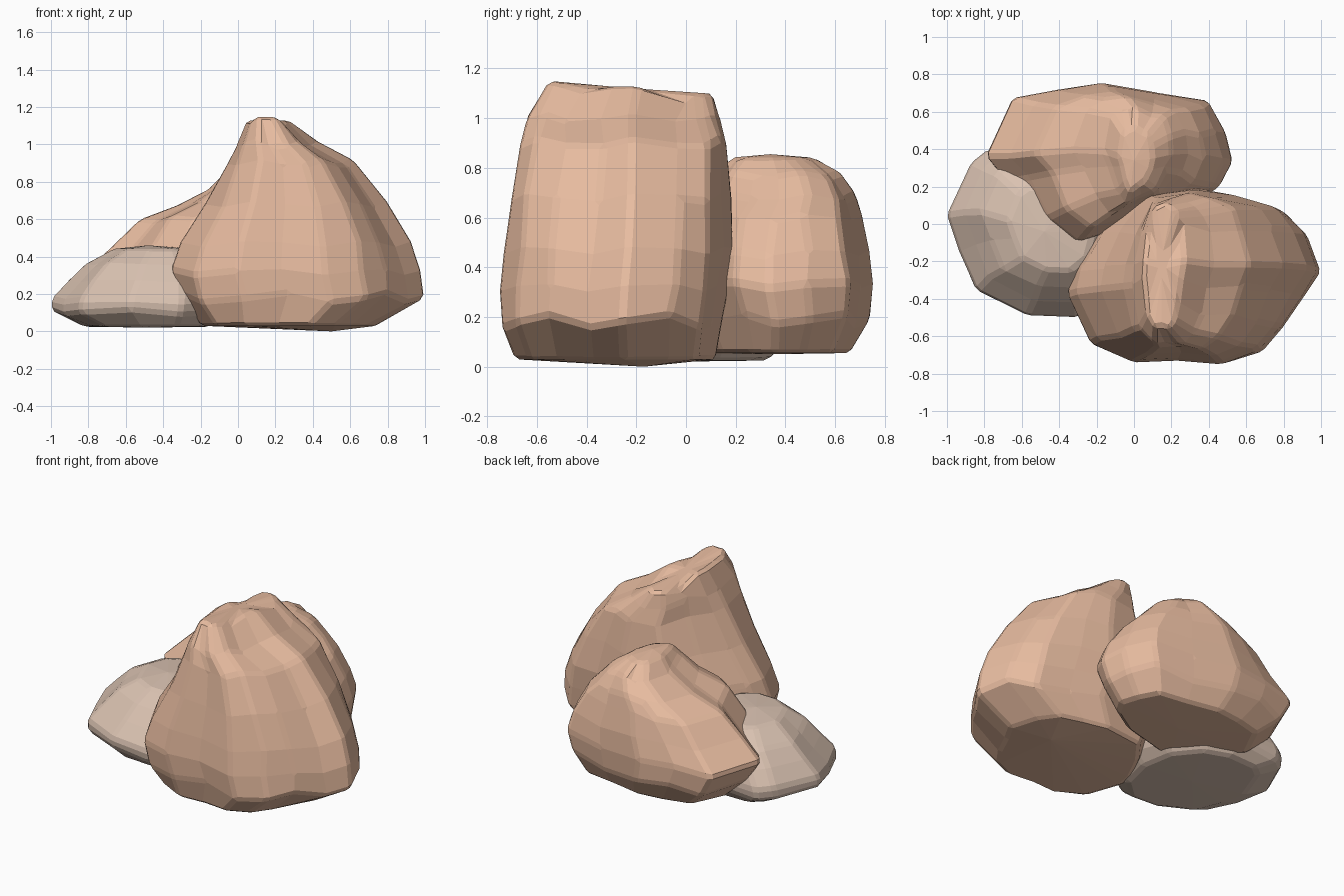
import bpy, bmesh, math, random

random.seed(4)


def material(name, rgb):
    m = bpy.data.materials.new(name)
    m.diffuse_color = (*rgb, 1)
    return m


def rock(name, outline, rings, base_z, top, mat, scallop=0.03, ridge=None):
    """Loft a footprint through rings of (z, xmin, xmax, ymin, ymax)."""
    xs, ys = [p[0] for p in outline], [p[1] for p in outline]
    unit = [((x - min(xs)) / (max(xs) - min(xs)),
             (y - min(ys)) / (max(ys) - min(ys))) for x, y in outline]
    n = len(unit)
    bm = bmesh.new()
    loops = []
    for k, (z, x0, x1, y0, y1) in enumerate(rings):
        loop = []
        for i, (u, v) in enumerate(unit):
            x, y = x0 + u * (x1 - x0), y0 + v * (y1 - y0)
            h = z
            if 0 < k < len(rings) - 1:
                # wavy lower edge and slightly uneven facets
                h += scallop * (math.cos(i * 2.1 + 0.4 * k) * (1 if k == 1 else 0.6))
                if 0.03 < u < 0.97 and 0.03 < v < 0.97:
                    x += random.uniform(-0.012, 0.012)
                    y += random.uniform(-0.012, 0.012)
            elif k and ridge:
                h = ridge(x, y)
            loop.append(bm.verts.new((x, y, h)))
        loops.append(loop)
    for a, b in zip(loops, loops[1:]):
        for i in range(n):
            j = (i + 1) % n
            bm.faces.new((a[i], a[j], b[j], b[i]))
    # closed underside and crown
    low = bm.verts.new(base_z)
    high = bm.verts.new(top)
    for i in range(n):
        j = (i + 1) % n
        bm.faces.new((loops[0][j], loops[0][i], low))
        bm.faces.new((loops[-1][i], loops[-1][j], high))
    bmesh.ops.recalc_face_normals(bm, faces=bm.faces)
    me = bpy.data.meshes.new(name)
    bm.to_mesh(me)
    bm.free()
    ob = bpy.data.objects.new(name, me)
    bpy.context.collection.objects.link(ob)
    me.materials.append(mat)
    # chipped, softened edges
    bev = ob.modifiers.new("soft_edges", 'BEVEL')
    bev.width = 0.018
    bev.segments = 1
    bev.limit_method = 'ANGLE'
    bev.angle_limit = math.radians(14)
    return ob


orange = material("orange_stone", (0.80, 0.50, 0.35))
tan = material("tan_stone", (0.70, 0.54, 0.44))


# uneven crest of the tall rock, running front to back
def crest(x, y):
    pts = [(-0.7, 1.13), (-0.54, 1.15), (-0.42, 1.11), (-0.22, 1.14),
           (-0.05, 1.07), (0.08, 1.10), (0.2, 1.09)]
    for (a, za), (b, zb) in zip(pts, pts[1:]):
        if a <= y <= b:
            return za + (zb - za) * (y - a) / (b - a)
    return 1.09


# tall front rock
rock("tall_rock",
     [(-0.36, -0.37), (-0.24, -0.63), (0.0, -0.74), (0.24, -0.73), (0.48, -0.75),
      (0.68, -0.68), (0.80, -0.55), (0.90, -0.38), (1.0, -0.24), (0.92, -0.03),
      (0.80, 0.10), (0.58, 0.15), (0.35, 0.19), (-0.03, 0.15), (-0.2, -0.03),
      (-0.33, -0.24)],
     [(0.03, -0.20, 0.74, -0.69, 0.12),
      (0.18, -0.31, 1.00, -0.74, 0.15),
      (0.32, -0.36, 0.98, -0.75, 0.175),
      (0.47, -0.31, 0.93, -0.735, 0.19),
      (0.68, -0.18, 0.80, -0.705, 0.185),
      (0.90, -0.06, 0.62, -0.67, 0.165),
      (1.00, -0.01, 0.43, -0.645, 0.145),
      (1.12, 0.05, 0.27, -0.56, 0.115)],
     (0.5, -0.17, 0.0), (0.15, -0.22, 1.12), orange, 0.03, crest)

# middle rock behind
rock("back_rock",
     [(-0.80, 0.35), (-0.68, 0.22), (-0.54, 0.0), (-0.36, -0.13), (-0.1, -0.06),
      (0.2, 0.02), (0.45, 0.18), (0.53, 0.32), (0.48, 0.48), (0.39, 0.65),
      (0.12, 0.69), (-0.18, 0.75), (-0.42, 0.72), (-0.65, 0.66)],
     [(0.055, -0.55, 0.40, 0.04, 0.66),
      (0.19, -0.72, 0.50, -0.04, 0.74),
      (0.33, -0.80, 0.53, -0.11, 0.755),
      (0.46, -0.67, 0.48, -0.09, 0.74),
      (0.60, -0.53, 0.38, -0.02, 0.71),
      (0.68, -0.33, 0.29, 0.05, 0.685),
      (0.77, -0.16, 0.20, 0.10, 0.63),
      (0.84, -0.08, 0.10, 0.17, 0.52)],
     (-0.05, 0.35, 0.05), (0.0, 0.34, 0.855), orange, 0.025)

# low pale rock at the left
rock("low_rock",
     [(-1.0, 0.05), (-0.93, -0.15), (-0.84, -0.36), (-0.57, -0.49), (-0.3, -0.5),
      (-0.12, -0.36), (-0.05, -0.1), (-0.1, 0.15), (-0.28, 0.34), (-0.5, 0.41),
      (-0.78, 0.40), (-0.88, 0.33)],
     [(0.025, -0.82, -0.15, -0.41, 0.33),
      (0.10, -1.00, -0.06, -0.49, 0.40),
      (0.17, -1.00, -0.05, -0.50, 0.41),
      (0.27, -0.91, -0.08, -0.42, 0.38),
      (0.36, -0.82, -0.13, -0.34, 0.33),
      (0.44, -0.67, -0.22, -0.25, 0.20)],
     (-0.48, -0.04, 0.02), (-0.48, -0.04, 0.46), tan, 0.015)
